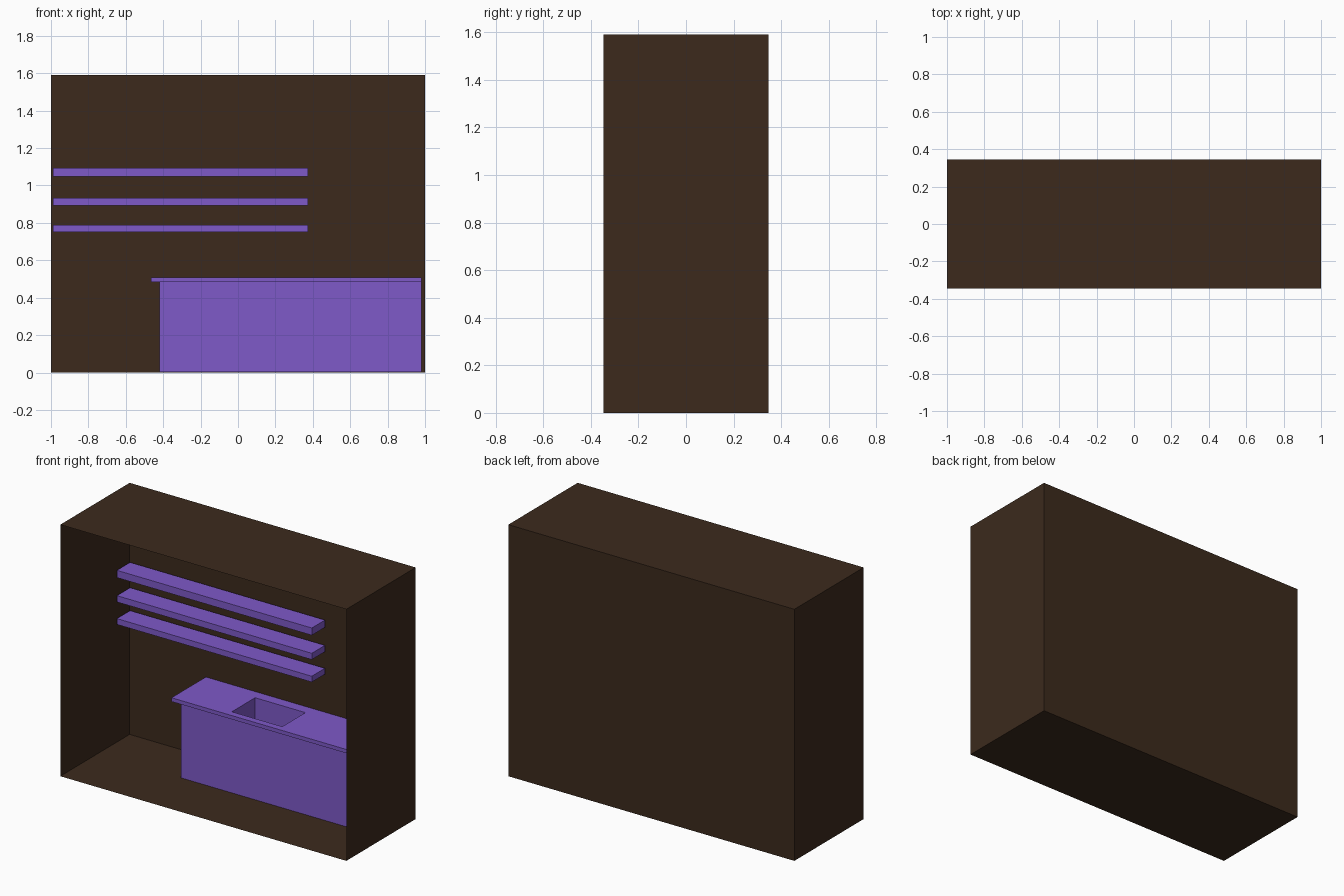
import bpy, bmesh
from mathutils import Vector

if "Cube" in bpy.data.objects:
    bpy.data.objects.remove(bpy.data.objects["Cube"])


def material(name, rgb):
    m = bpy.data.materials.new(name)
    m.diffuse_color = (*rgb, 1)
    m.use_nodes = True
    m.node_tree.nodes["Principled BSDF"].inputs["Base Color"].default_value = m.diffuse_color
    return m


WOOD = material("dark_brown", (0.045, 0.023, 0.012))
PURPLE = material("purple", (0.21, 0.10, 0.58))


def box(name, lo, hi, mat=None, open_front=False):
    """Axis-aligned box between two corners, optionally without its -y face."""
    lo, hi = Vector(lo), Vector(hi)
    bm = bmesh.new()
    bmesh.ops.create_cube(bm, size=1)
    for v in bm.verts:
        v.co = (lo + hi) / 2 + v.co * (hi - lo)
    if open_front:
        front = [f for f in bm.faces if f.normal.y < -0.9]
        bmesh.ops.delete(bm, geom=front, context='FACES')
    me = bpy.data.meshes.new(name)
    bm.to_mesh(me)
    bm.free()
    ob = bpy.data.objects.new(name, me)
    bpy.context.collection.objects.link(ob)
    if mat:
        me.materials.append(mat)
    return ob


# Thin-walled alcove, open at the front
box("alcove_shell", (-1, -0.346, 0), (1, 0.346, 1.59), WOOD, open_front=True)

# Three wall shelves
for i, (z0, z1) in enumerate([(0.752, 0.789), (0.894, 0.934), (1.048, 1.094)]):
    box(f"shelf_{i + 1}", (-0.99, 0.204, z0), (0.373, 0.336, z1), PURPLE)

# Cabinet with an overhanging countertop
cabinet = box("cabinet", (-0.42, 0.029, 0.002), (0.982, 0.343, 0.483), PURPLE)
countertop = box("countertop", (-0.465, 0.0, 0.483), (0.982, 0.343, 0.507), PURPLE)

# Sink basin cut through the countertop into the cabinet
cutter = box("sink_cutter", (-0.073, 0.043, 0.31), (0.279, 0.275, 0.6), PURPLE)
cutter.hide_render = True
cutter.hide_set(True)
for ob in (cabinet, countertop):
    mod = ob.modifiers.new("sink_cut", 'BOOLEAN')
    mod.operation = 'DIFFERENCE'
    mod.solver = 'EXACT'
    mod.object = cutter
